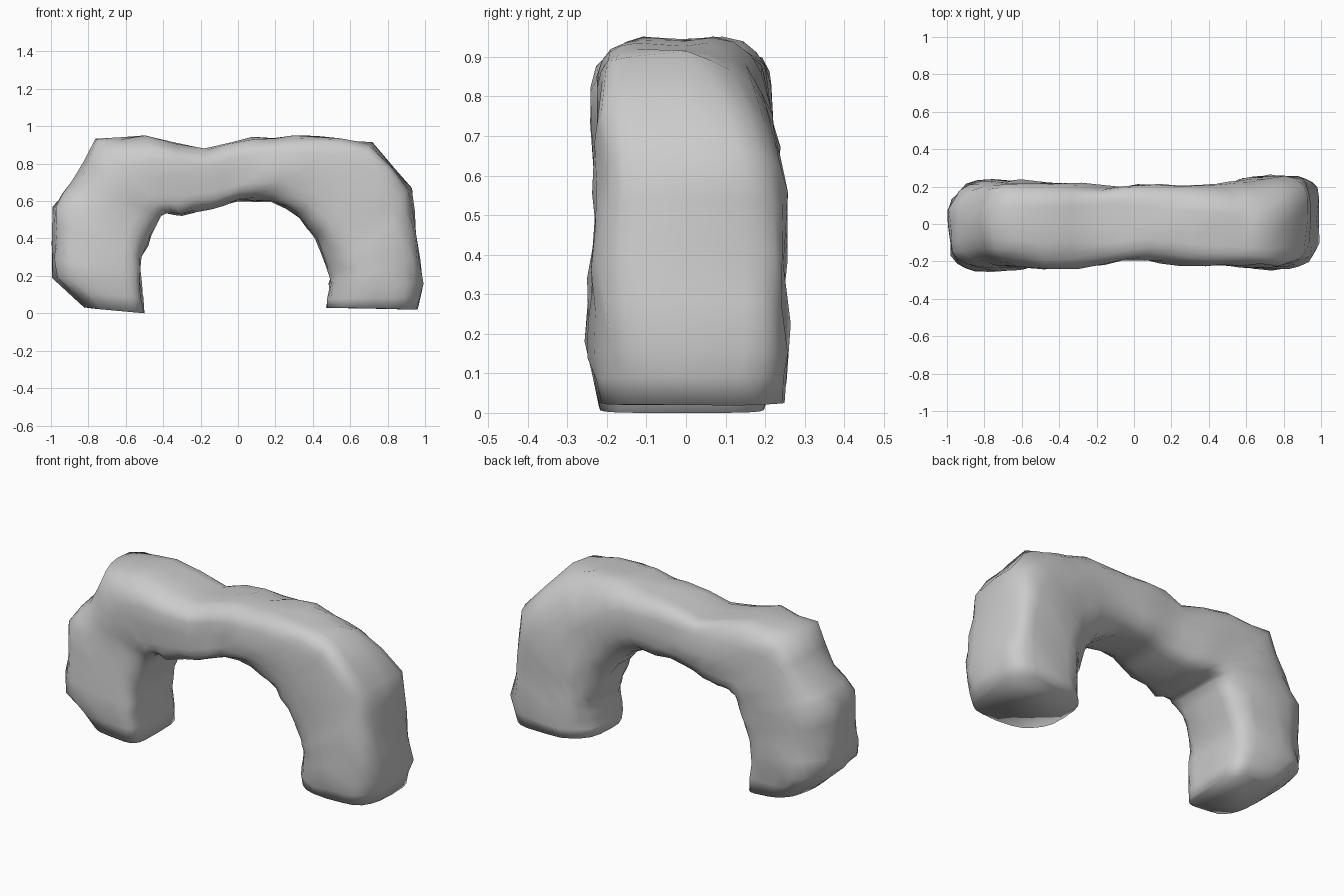
import bpy, bmesh, math
from mathutils import Vector, noise

if "Cube" in bpy.data.objects:
    bpy.data.objects.remove(bpy.data.objects["Cube"])

# Cross-sections along the arch: outer x, z, inner x, z, front y, back y,
# corner roundness outer-front, outer-back (0 = square, 1 = oval)
SECTIONS = [
    (-0.82, 0.03, -0.50, 0.00, -0.22, 0.20, 0.60, 0.85),
    (-0.99, 0.19, -0.52, 0.17, -0.26, 0.23, 0.65, 0.80),
    (-0.99, 0.38, -0.51, 0.30, -0.24, 0.23, 0.65, 0.80),
    (-0.99, 0.57, -0.46, 0.42, -0.23, 0.23, 0.70, 0.80),
    (-0.88, 0.70, -0.41, 0.52, -0.23, 0.23, 0.85, 0.65),
    (-0.76, 0.93, -0.38, 0.53, -0.24, 0.23, 0.95, 0.60),
    (-0.50, 0.95, -0.30, 0.52, -0.24, 0.22, 0.65, 0.60),
    (-0.18, 0.88, -0.14, 0.56, -0.22, 0.20, 0.60, 0.45),
    (0.08, 0.94, 0.00, 0.595, -0.19, 0.21, 0.60, 0.65),
    (0.30, 0.95, 0.18, 0.60, -0.22, 0.21, 0.55, 0.80),
    (0.55, 0.94, 0.33, 0.51, -0.22, 0.21, 0.45, 0.95),
    (0.71, 0.90, 0.42, 0.40, -0.23, 0.23, 0.40, 0.95),
    (0.93, 0.67, 0.47, 0.25, -0.23, 0.26, 0.45, 0.55),
    (0.95, 0.42, 0.49, 0.20, -0.24, 0.26, 0.55, 0.40),
    (0.99, 0.16, 0.48, 0.12, -0.24, 0.26, 0.60, 0.45),
    (0.96, 0.02, 0.47, 0.03, -0.22, 0.25, 0.65, 0.50),
]
SIDES = 24


def rounded(v, power):
    return math.copysign(abs(v) ** power, v) if abs(v) > 1e-6 else 0.0


def blend(s, t, f):
    return [u + (v - u) * f for u, v in zip(s, t)]


# Rock arch body: rounded rings swept from one foot to the other
stations = []
for s, t in zip(SECTIONS, SECTIONS[1:]):
    stations += [s, blend(s, t, 0.5)]
stations.append(SECTIONS[-1])

bm = bmesh.new()
rings = []
for ox, oz, ix, iz, yf, yb, front, back in stations:
    outer, inner = Vector((ox, 0, oz)), Vector((ix, 0, iz))
    mid, half = (outer + inner) / 2, (outer - inner) / 2
    inner_round = 0.6 + 0.35 * ix  # left leg sharper inside than the right
    ring = []
    for k in range(SIDES):
        t = math.tau * k / SIDES
        c, s = math.cos(t), math.sin(t)
        power = inner_round if c < 0 else (back if s > 0 else front)
        p = mid + half * rounded(c, power)
        p.y = (yf + yb) / 2 + (yb - yf) / 2 * rounded(s, power)
        ring.append(bm.verts.new(p))
    rings.append(ring)
for r, s in zip(rings, rings[1:]):
    for k in range(SIDES):
        j = (k + 1) % SIDES
        bm.faces.new((r[k], r[j], s[j], s[k]))

# Flat feet
bm.faces.new(rings[0])
bm.faces.new(rings[-1])
bmesh.ops.recalc_face_normals(bm, faces=bm.faces)
bm.normal_update()

# Weathered surface: lumps along the normals, fading out at the feet
for v in bm.verts:
    lump = noise.noise(v.co * 6.0) * 0.015 + noise.noise(v.co * 13.0) * 0.018
    fade = min(1.0, v.co.z / 0.12)
    v.co += v.normal * lump * fade
    v.co.z = max(v.co.z, 0.0)
for f in bm.faces:
    f.smooth = True

mesh = bpy.data.meshes.new("rock_arch")
bm.to_mesh(mesh)
bm.free()
arch = bpy.data.objects.new("rock_arch", mesh)
bpy.context.collection.objects.link(arch)
